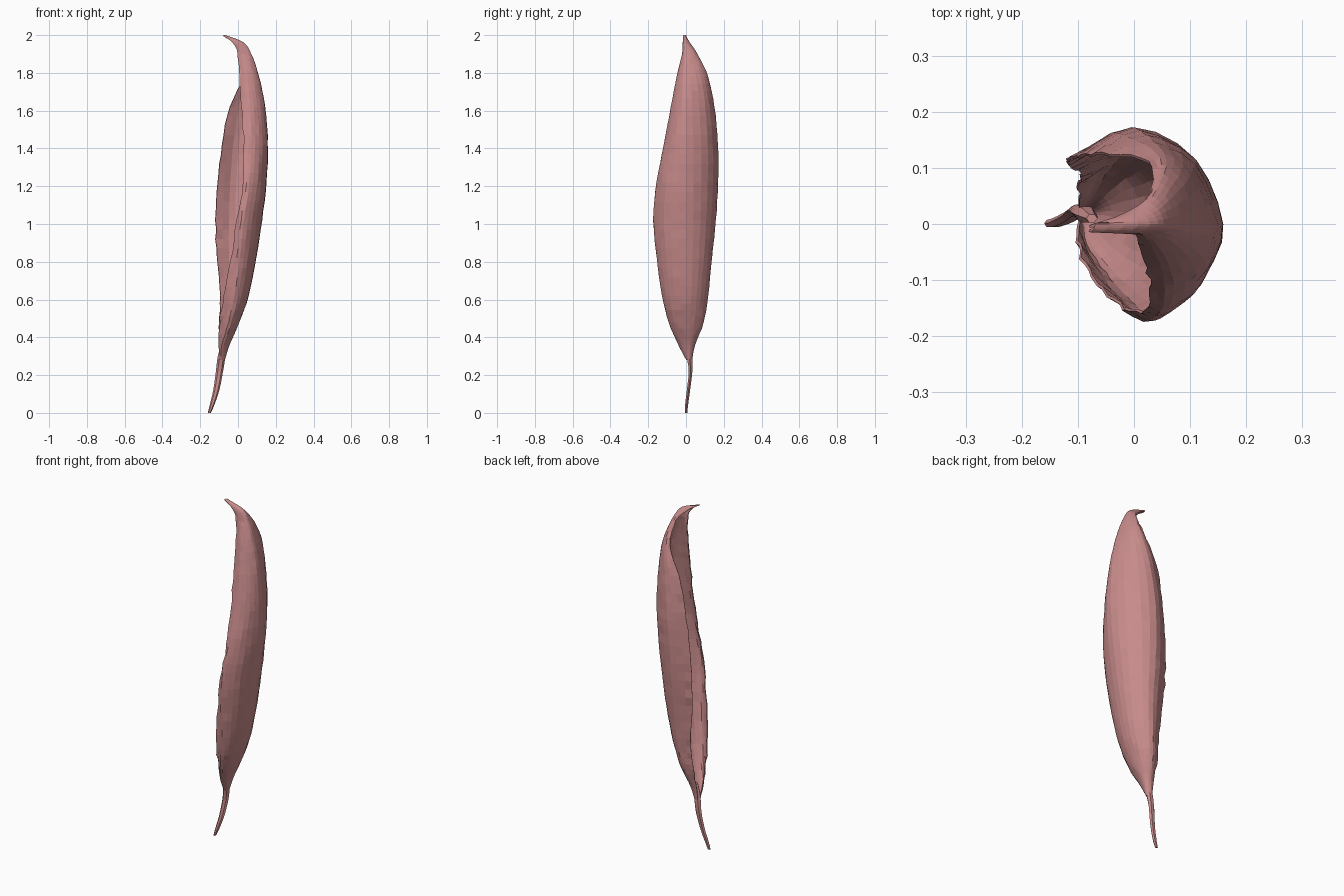
import bpy, bmesh, random
from mathutils import Vector

if "Cube" in bpy.data.objects:
    bpy.data.objects.remove(bpy.data.objects["Cube"])

random.seed(4)

# Leaf sections: z, then x,y of front margin, front bulge, (x only) spine, back bulge, back margin
SECTIONS = [
    (0.28, -0.096, 0.008, -0.090, 0.004, -0.072, -0.088, 0.030, -0.098, 0.028),
    (0.36, -0.100, -0.01, -0.085, -0.038, -0.047, -0.075, 0.046, -0.098, 0.040),
    (0.48, -0.097, -0.05, -0.050, -0.090, 0.005, -0.050, 0.092, -0.098, 0.068),
    (0.62, -0.075, -0.095, -0.020, -0.124, 0.055, -0.030, 0.114, -0.095, 0.088),
    (0.82, -0.035, -0.135, 0.010, -0.153, 0.095, -0.018, 0.136, -0.112, 0.102),
    (1.02, -0.005, -0.157, 0.030, -0.170, 0.125, -0.015, 0.156, -0.118, 0.112),
    (1.22, 0.028, -0.145, 0.060, -0.153, 0.148, -0.010, 0.168, -0.105, 0.118),
    (1.42, 0.030, -0.105, 0.070, -0.114, 0.156, 0.005, 0.167, -0.085, 0.122),
    (1.62, 0.018, -0.065, 0.065, -0.078, 0.141, 0.030, 0.148, -0.042, 0.125),
    (1.78, 0.005, -0.030, 0.050, -0.047, 0.110, 0.058, 0.113, 0.030, 0.108),
    (1.90, 0.000, -0.014, 0.025, -0.019, 0.068, 0.040, 0.058, 0.028, 0.050),
    (1.96, -0.028, -0.013, -0.015, -0.015, 0.027, 0.000, 0.018, -0.020, 0.016),
    (1.998, -0.080, -0.012, -0.079, -0.012, -0.070, -0.077, -0.004, -0.079, -0.004),
]


def spline(points, steps):
    """Catmull-Rom curve through the points."""
    pts = [2 * points[0] - points[1]] + points + [2 * points[-1] - points[-2]]
    out = []
    for i in range(1, len(pts) - 2):
        a, b, c, d = pts[i - 1:i + 3]
        for k in range(steps):
            t = k / steps
            out.append(0.5 * (2 * b + (c - a) * t + (2 * a - 5 * b + 4 * c - d) * t * t
                              + (3 * b - a - 3 * c + d) * t ** 3))
    return out + [points[-1]]


def grid_object(name, rows, material, closed=False):
    bm = bmesh.new()
    grid = [[bm.verts.new(p) for p in row] for row in rows]
    n = len(grid[0])
    for a, b in zip(grid, grid[1:]):
        for j in range(n if closed else n - 1):
            k = (j + 1) % n
            bm.faces.new((a[j], a[k], b[k], b[j]))
    if closed:
        bm.faces.new(grid[0][::-1])
        bm.faces.new(grid[-1])
    bmesh.ops.recalc_face_normals(bm, faces=bm.faces)
    mesh = bpy.data.meshes.new(name)
    bm.to_mesh(mesh)
    bm.free()
    obj = bpy.data.objects.new(name, mesh)
    bpy.context.collection.objects.link(obj)
    mesh.materials.append(material)
    return obj


mat = bpy.data.materials.new("dried_leaf")
mat.diffuse_color = (0.58, 0.26, 0.26, 1)
mat.use_nodes = True
mat.node_tree.nodes["Principled BSDF"].inputs["Base Color"].default_value = mat.diffuse_color


def shoulder(bulge, spine):
    """Rounds the blade between a side bulge and the spine."""
    return Vector((bulge.x + 0.68 * (spine.x - bulge.x),
                   spine.y + 0.68 * (bulge.y - spine.y), bulge.z))


# Curled blade: rails run up the leaf, then each level is splined across
levels = []
for z, x0, y0, x1, y1, xs, x2, y2, x3, y3 in SECTIONS:
    spine = Vector((xs, 0.015 if z < 0.4 else 0.0, z))
    front, back = Vector((x1, y1, z)), Vector((x2, y2, z))
    levels.append([Vector((x0, y0, z)), front, shoulder(front, spine), spine,
                   shoulder(back, spine), back, Vector((x3, y3, z))])
rails = [spline(list(rail), 4) for rail in zip(*levels)]
rows = []
for level in zip(*rails):
    row = spline(list(level), 3)
    if 0.4 < level[0].z < 1.9:
        # Crinkled surface and ragged margins
        for j, p in enumerate(row):
            amount = 0.004 if j in (0, len(row) - 1) else 0.0015
            p.x += random.uniform(-amount, amount)
            p.y += random.uniform(-amount, amount)
    rows.append(row)
blade = grid_object("curled_leaf_blade", rows, mat)
solid = blade.modifiers.new("thickness", 'SOLIDIFY')
solid.thickness = 0.005
solid.offset = 0

# Stem: flattened tube tapering to the foot; x, y, z, half width x, half width y
STEM = [(-0.152, 0.001, 0.0, 0.008, 0.007), (-0.138, 0.003, 0.04, 0.012, 0.009),
        (-0.115, 0.013, 0.12, 0.016, 0.010), (-0.098, 0.024, 0.22, 0.019, 0.011),
        (-0.087, 0.018, 0.30, 0.020, 0.016), (-0.075, 0.010, 0.37, 0.010, 0.008)]
RING = [(1, 0), (0.5, 0.87), (-0.5, 0.87), (-1, 0), (-0.5, -0.87), (0.5, -0.87)]
centres = spline([Vector(s[:3]) for s in STEM], 3)
widths = spline([Vector((s[3], s[4], 0)) for s in STEM], 3)
grid_object("stem", [[(c.x + w.x * u, c.y + w.y * v, c.z) for u, v in RING]
                     for c, w in zip(centres, widths)], mat, closed=True)
